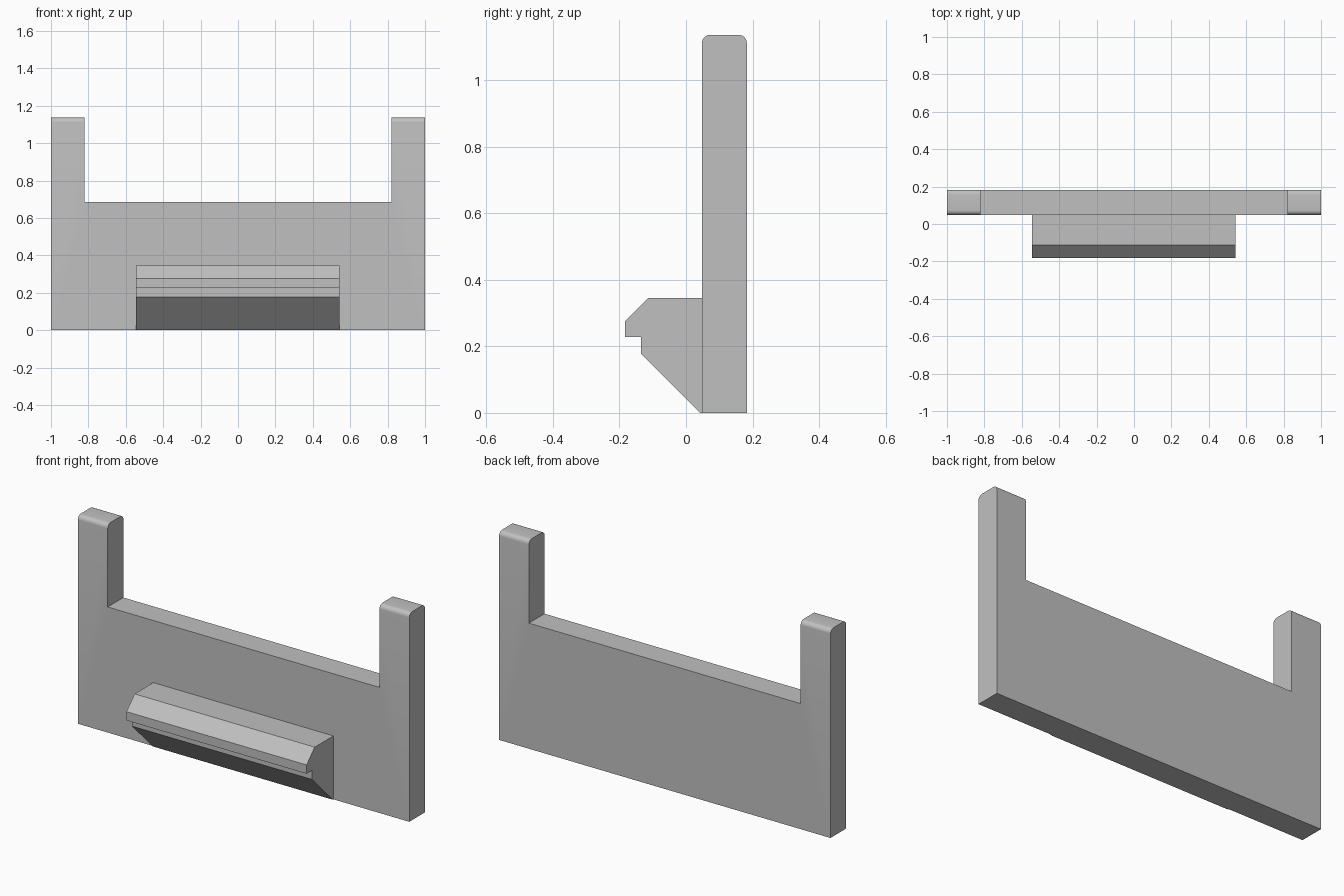
import bpy, bmesh
from mathutils import Vector

cube = bpy.data.objects.get("Cube")
if cube:
    bpy.data.objects.remove(cube, do_unlink=True)

grey = bpy.data.materials.new("light grey")
grey.use_nodes = True
colour = (0.53, 0.53, 0.53, 1)
grey.diffuse_color = colour
grey.node_tree.nodes["Principled BSDF"].inputs["Base Color"].default_value = colour

FRONT, BACK = 0.048, 0.183
TOP = 1.137


def extrude_profile(name, points, offset, round_tops=False):
    """Extrude a closed planar outline by the offset vector."""
    bm = bmesh.new()
    face = bm.faces.new([bm.verts.new(p) for p in points])
    out = bmesh.ops.extrude_face_region(bm, geom=[face])
    moved = [v for v in out["geom"] if isinstance(v, bmesh.types.BMVert)]
    bmesh.ops.translate(bm, verts=moved, vec=Vector(offset))
    bmesh.ops.recalc_face_normals(bm, faces=bm.faces)
    if round_tops:
        # Round the front and back edges on top of each post
        edges = [e for e in bm.edges
                 if all(v.co.z > TOP - 0.001 for v in e.verts)
                 and abs(e.verts[0].co.y - e.verts[1].co.y) < 0.001]
        bmesh.ops.bevel(bm, geom=edges, offset=0.025, segments=6,
                        profile=0.5, affect="EDGES")
    mesh = bpy.data.meshes.new(name)
    bm.to_mesh(mesh)
    bm.free()
    mesh.materials.append(grey)
    obj = bpy.data.objects.new(name, mesh)
    bpy.context.collection.objects.link(obj)
    bpy.ops.object.select_all(action="DESELECT")
    obj.select_set(True)
    bpy.context.view_layer.objects.active = obj
    bpy.ops.object.shade_smooth_by_angle()
    return obj


# Back plate with two upright posts
half = [(1, 0), (1, TOP), (0.82, TOP), (0.82, 0.685)]
outline = half + [(-x, z) for x, z in reversed(half)]
extrude_profile("back_plate", [(x, FRONT, z) for x, z in outline],
                (0, BACK - FRONT, 0), round_tops=True)

# Hooked ledge on the front
ledge = [(FRONT, 0), (FRONT, 0.346), (-0.113, 0.346), (-0.183, 0.276),
         (-0.183, 0.228), (-0.136, 0.228), (-0.136, 0.179), (0.043, 0)]
extrude_profile("front_ledge", [(-0.545, y, z) for y, z in ledge], (1.087, 0, 0))
